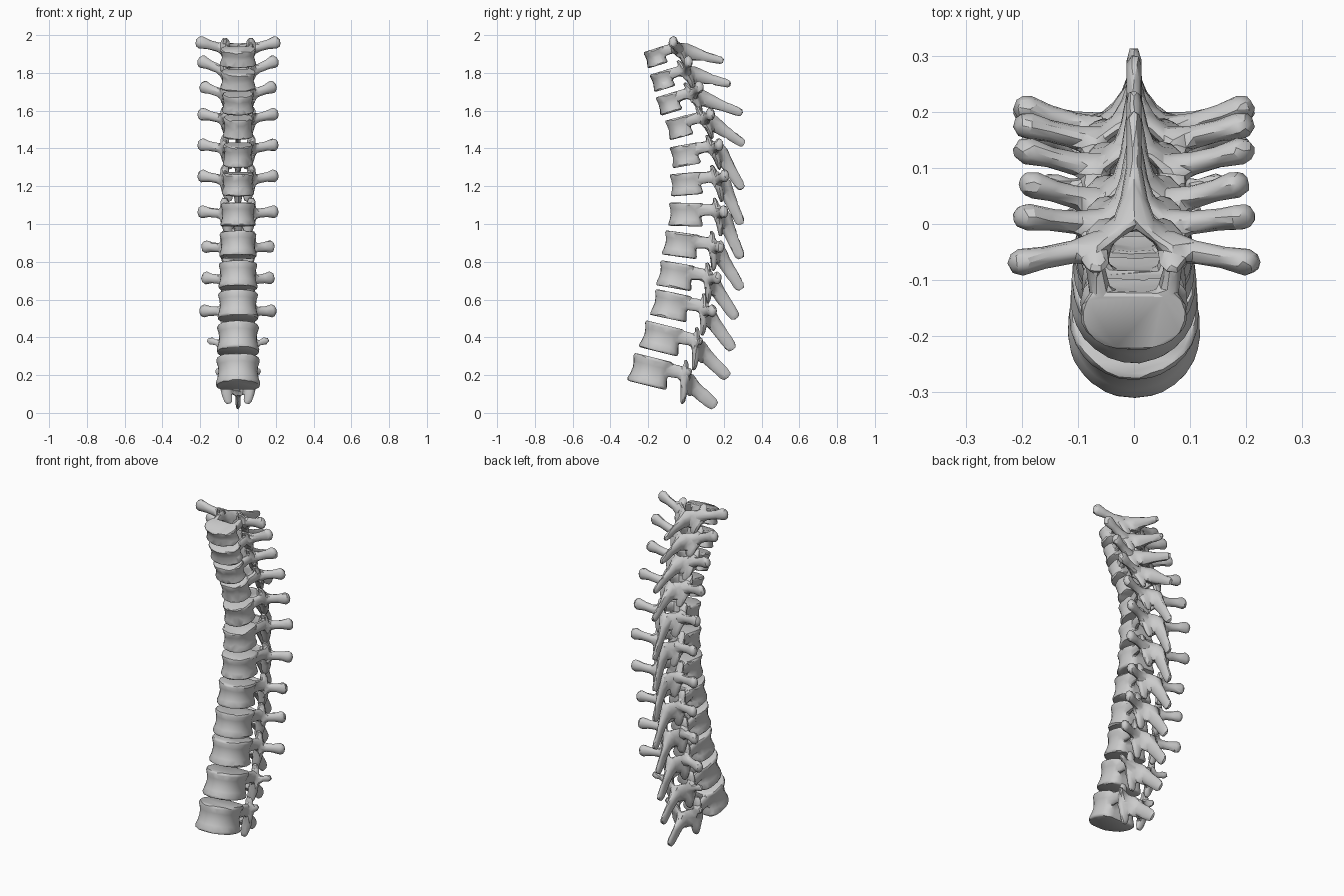
import bpy, bmesh, math
from mathutils import Vector

if "Cube" in bpy.data.objects:
    bpy.data.objects.remove(bpy.data.objects["Cube"])

# Per vertebra, top to bottom: body centre y, z, tilt (deg), depth, half width,
# transverse tip x, y, z, spinous tip y, z
SPINE = [
    (-.156, 1.884, 17, .125, .098, .20, -.068, 1.962, .175, 1.868),
    (-.120, 1.762, 17, .130, .095, .19, .012, 1.860, .212, 1.745),
    (-.085, 1.640, 17, .135, .086, .18, .070, 1.725, .275, 1.595),
    (-.030, 1.513, 15, .145, .081, .19, .130, 1.582, .288, 1.435),
    (.003, 1.365, 10, .170, .081, .19, .175, 1.420, .285, 1.205),
    (.010, 1.212, 5, .190, .086, .19, .205, 1.255, .282, 1.020),
    (.008, 1.050, -1, .204, .094, .19, .200, 1.065, .282, .840),
    (-.018, .889, -8, .208, .100, .17, .180, .880, .280, .675),
    (-.045, .725, -10, .212, .105, .17, .165, .715, .252, .520),
    (-.071, .566, -12, .220, .109, .18, .140, .540, .235, .355),
    (-.119, .392, -14, .238, .114, .14, .075, .380, .205, .205),
    (-.180, .217, -14, .240, .119, .10, .015, .215, .138, .050),
]


def skin(bm, rings):
    """Closed surface through rings of points."""
    vs = [[bm.verts.new(p) for p in r] for r in rings]
    n = len(vs[0])
    for a, b in zip(vs, vs[1:]):
        for i in range(n):
            bm.faces.new((a[i], a[(i + 1) % n], b[(i + 1) % n], b[i]))
    bm.faces.new(vs[0][::-1])
    bm.faces.new(vs[-1])


def limb(bm, pts, radii, ref, sides=12):
    """Tapered limb; radii are (along ref, across ref) at each point."""
    rings = []
    for i, (p, (r1, r2)) in enumerate(zip(pts, radii)):
        t = (pts[min(i + 1, len(pts) - 1)] - pts[max(i - 1, 0)]).normalized()
        u = (ref - t * ref.dot(t)).normalized()
        v = t.cross(u)
        rings.append([p + u * r1 * math.cos(k * math.tau / sides)
                      + v * r2 * math.sin(k * math.tau / sides) for k in range(sides)])
    skin(bm, rings)


def vertebra(i, cy, cz, tilt, depth, w, tx, ty, tz, sy, sz):
    f = i / 11
    t = math.radians(tilt)
    D, H = depth / 2, .045 + .031 * f
    back, up = Vector((0, math.cos(t), math.sin(t))), Vector((0, -math.sin(t), math.cos(t)))
    c = Vector((0, cy, cz))

    def P(x, a, b):
        return c + Vector((x, 0, 0)) + back * a + up * b

    bm = bmesh.new()
    # waisted body with a hollowed back
    rings = []
    for b, s in ((-1, .97), (-.82, 1), (-.45, .92), (0, .87), (.45, .9), (.82, .98), (1, .95)):
        ring = []
        for k in range(28):
            q = k * math.tau / 28
            x, a = w * math.sin(q), -D * math.cos(q)
            if a > 0:
                a = D * (abs(math.cos(q)) ** .6 - .22 * abs(math.cos(q)) ** 5)
            ring.append(P(x * s, a * s, b * H))
        rings.append(ring)
    skin(bm, rings)

    px = .068 + .006 * f
    for m in (-1, 1):
        # pedicle
        limb(bm, [P(m * w * .6, D * .55, H * .4), P(m * px, D + .02, H * .45), P(m * px, D + .07, H * .25)],
             [(.03 + .008 * f, .02), (.026 + .01 * f, .017), (.036, .02)], up)
        # superior and inferior facets
        limb(bm, [P(m * px, D + .035, H + .03), P(m * px, D + .045, H + .01), P(m * px, D + .055, 0),
                  P(m * px * .85, D + .07, -H * .7), P(m * px * .7, D + .075, -H - .03),
                  P(m * px * .65, D + .075, -H - .05)],
             [(.008, .014), (.013, .024), (.02, .028), (.02, .03), (.014, .025), (.008, .014)], back)
        # lamina plate
        limb(bm, [P(m * (px + .012), D + .05, H * .1), P(m * px * .55, D + .085, -.012), P(-m * .008, D + .112, -.03)],
             [(.04, .014), (.048 + .008 * f, .015), (.045 + .008 * f, .018)], up)
        # transverse process with bulbous tip
        tip = Vector((m * tx, ty, tz))
        root = P(m * px * .9, D + .06, H * .1)
        out = (tip - root).normalized()
        g = 1 if i < 10 else .6
        limb(bm, [root, root.lerp(tip, .35), root.lerp(tip, .7), tip, tip + out * .016, tip + out * .024],
             [(.036, .03), (.025, .021), (.026 * g, .02 * g), (.036 * g, .025 * g), (.028 * g, .02 * g), (.012, .01)],
             Vector((0, 0, 1)))

    # spinous process
    root, tip = P(0, D + .09, -.015), Vector((0, sy, sz))
    out = (tip - root).normalized()
    h = .022 + .012 * f
    limb(bm, [root, root.lerp(tip, .25), root.lerp(tip, .6), tip, tip + out * .02, tip + out * .026],
         [(.045, .042), (.038, .026), (h + .004, .014), (h, .014), (h * .8, .012), (h * .4, .008)], back + up)

    bmesh.ops.recalc_face_normals(bm, faces=bm.faces)
    name = "thoracic_vertebra_%02d" % (i + 1)
    me = bpy.data.meshes.new(name)
    bm.to_mesh(me)
    bm.free()
    ob = bpy.data.objects.new(name, me)
    bpy.context.collection.objects.link(ob)

    # fuse the parts into one bone, then simplify to facets
    r = ob.modifiers.new("fuse", 'REMESH')
    r.mode, r.voxel_size = 'VOXEL', .0065
    s = ob.modifiers.new("soften", 'SMOOTH')
    s.factor, s.iterations = .5, 4
    d = ob.modifiers.new("facet", 'DECIMATE')
    d.ratio = .06
    bpy.ops.object.select_all(action='DESELECT')
    ob.select_set(True)
    bpy.context.view_layer.objects.active = ob
    for mod in ("fuse", "soften", "facet"):
        bpy.ops.object.modifier_apply(modifier=mod)
    bpy.ops.object.shade_smooth_by_angle(angle=math.radians(30))


for i, row in enumerate(SPINE):
    vertebra(i, *row)
